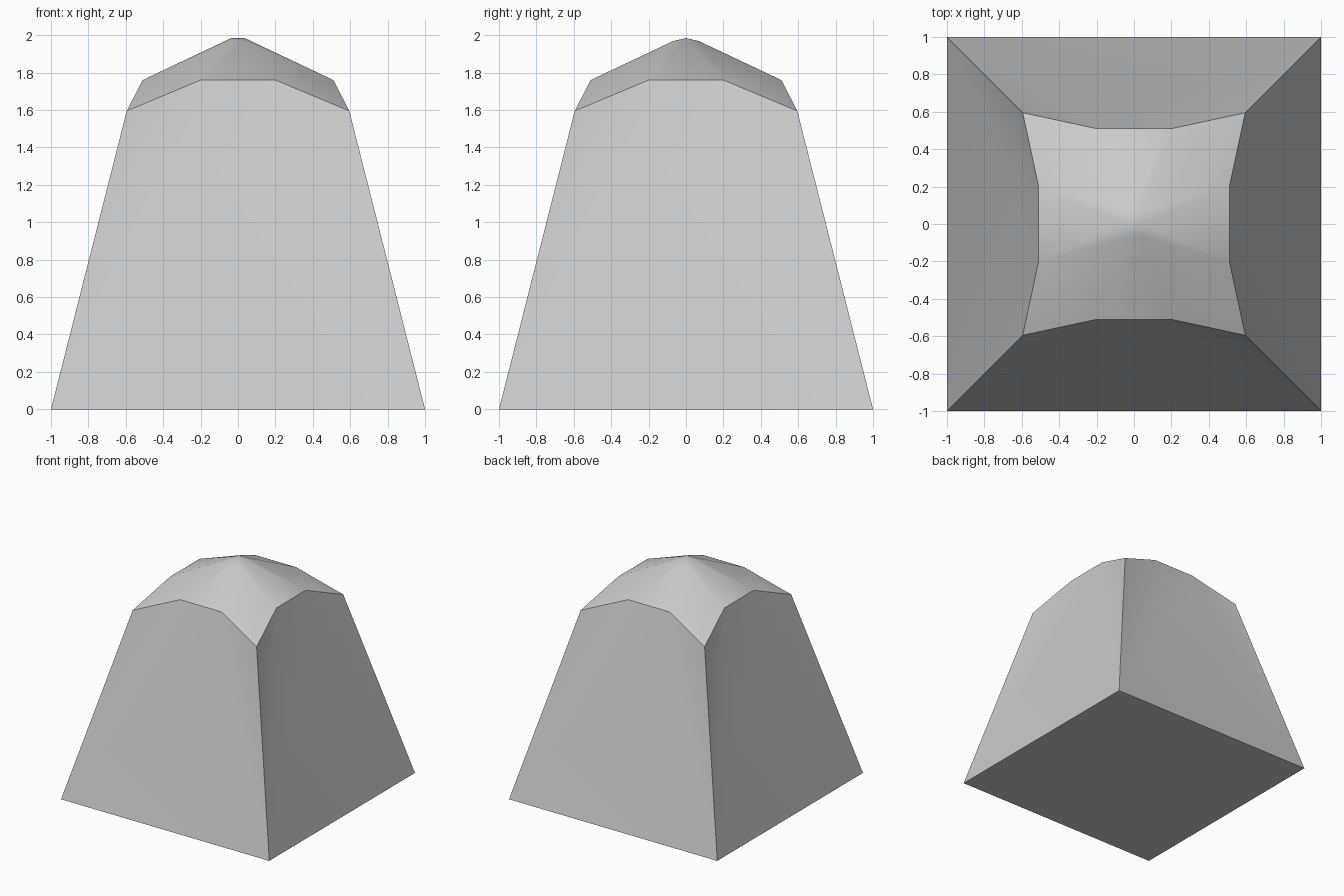
import bpy
import bmesh
import math

cube = bpy.data.objects.get("Cube")
if cube:
    bpy.data.objects.remove(cube, do_unlink=True)

# Single neutral grey
GREY = (0.6, 0.6, 0.6, 1.0)
grey = bpy.data.materials.new("plain_grey")
grey.use_nodes = True
grey.diffuse_color = GREY
grey.node_tree.nodes["Principled BSDF"].inputs["Base Color"].default_value = GREY

bm = bmesh.new()
SIGNS = [(-1, -1), (1, -1), (1, 1), (-1, 1)]


def turn(x, y, z, quarter):
    """Vertex rotated about z by quarter turns."""
    for _ in range(quarter):
        x, y = -y, x
    return bm.verts.new((x, y, z))


# Base corners, upper corners and the two raised rim points of each side
base = [turn(-1, -1, 0, q) for q in range(4)]
corner = [turn(-0.595, -0.595, 1.595, q) for q in range(4)]
rim_a = [turn(-0.2, -0.51, 1.76, q) for q in range(4)]
rim_b = [turn(0.2, -0.51, 1.76, q) for q in range(4)]

# Small cap at the summit with a short ridge along x
cap = [bm.verts.new((sx * 0.035, sy * 0.07, 1.968)) for sx, sy in SIGNS]
ridge_left = bm.verts.new((0.035, 0, 1.985))
ridge_right = bm.verts.new((-0.035, 0, 1.985))

bm.faces.new(base[::-1])
for q in range(4):
    n = (q + 1) % 4
    # Sloping side: a centre panel with a narrow triangle at each end
    bm.faces.new((base[q], base[n], rim_b[q], rim_a[q]))
    bm.faces.new((base[q], rim_a[q], corner[q]))
    bm.faces.new((base[n], corner[n], rim_b[q]))
    # Roof: corner flap, corner wedge and centre panel
    bm.faces.new((corner[n], rim_a[n], rim_b[q]))
    bm.faces.new((rim_b[q], rim_a[n], cap[n]))
    if q % 2 == 0:
        bm.faces.new((rim_a[q], rim_b[q], cap[n], cap[q]))

# Roof panels meeting the ridge ends, then the two cap slopes
for q, ridge in ((1, ridge_left), (3, ridge_right)):
    n = (q + 1) % 4
    bm.faces.new((rim_a[q], ridge, cap[q]))
    bm.faces.new((rim_a[q], rim_b[q], ridge))
    bm.faces.new((rim_b[q], cap[n], ridge))
bm.faces.new((cap[0], cap[1], ridge_left, ridge_right))
bm.faces.new((cap[2], cap[3], ridge_right, ridge_left))
bmesh.ops.recalc_face_normals(bm, faces=bm.faces)

mesh = bpy.data.meshes.new("tapered_block")
bm.to_mesh(mesh)
bm.free()
mesh.materials.append(grey)
block = bpy.data.objects.new("tapered_block", mesh)
bpy.context.collection.objects.link(block)

# Smooth facets, crisp rim and corners
bpy.ops.object.select_all(action="DESELECT")
block.select_set(True)
bpy.context.view_layer.objects.active = block
bpy.ops.object.shade_smooth_by_angle(angle=math.radians(35))
